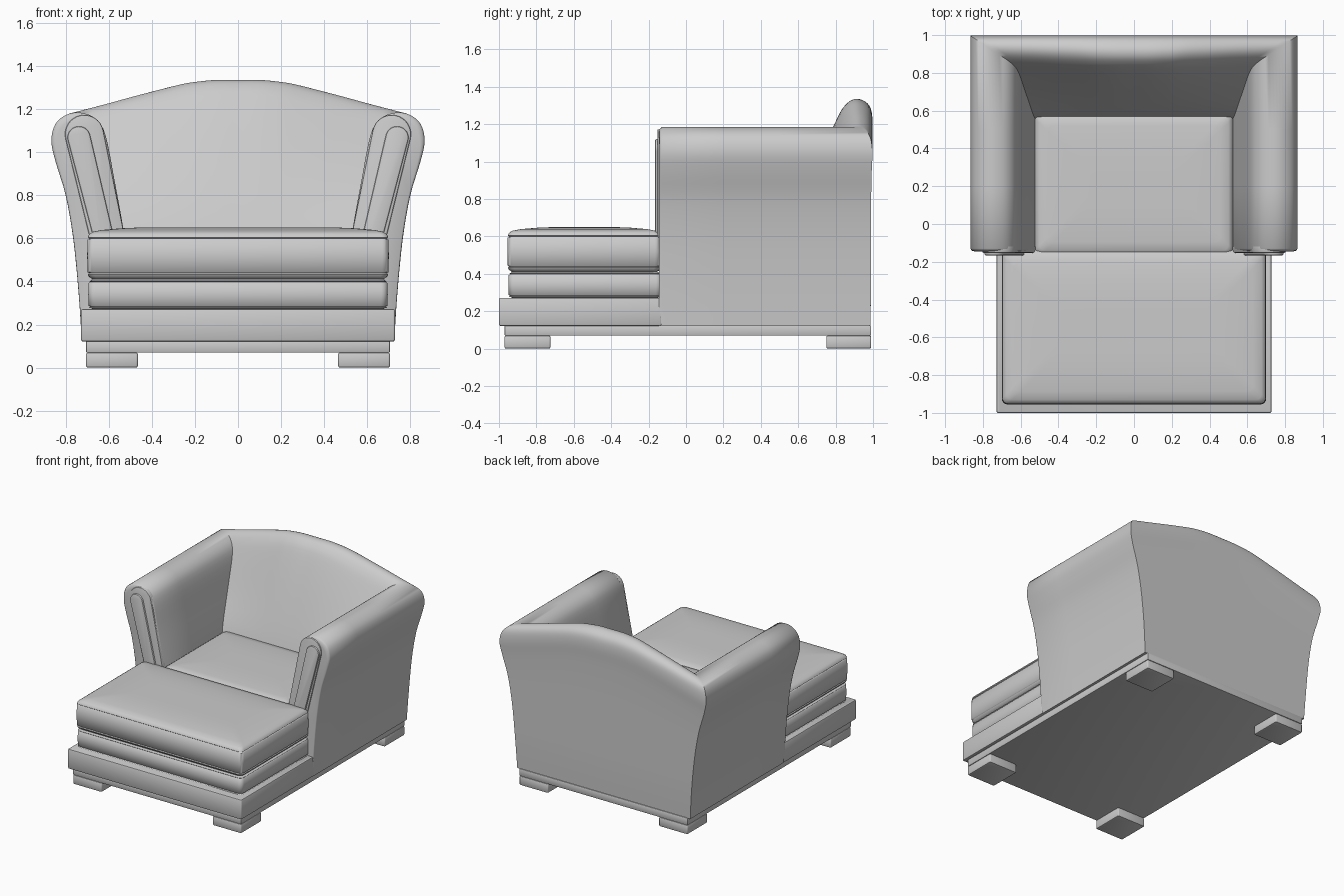
import bpy, bmesh, math
from mathutils import Vector

if "Cube" in bpy.data.objects:
    bpy.data.objects.remove(bpy.data.objects["Cube"])


def loft(name, rings, angle=40):
    """Skin closed rings of equal length and cap both ends."""
    bm = bmesh.new()
    vs = [[bm.verts.new(p) for p in r] for r in rings]
    n = len(rings[0])
    for a, b in zip(vs, vs[1:]):
        for i in range(n):
            j = (i + 1) % n
            bm.faces.new((a[i], a[j], b[j], b[i]))
    bm.faces.new(vs[0][::-1])
    bm.faces.new(vs[-1])
    bmesh.ops.recalc_face_normals(bm, faces=bm.faces)
    me = bpy.data.meshes.new(name)
    bm.to_mesh(me)
    bm.free()
    ob = bpy.data.objects.new(name, me)
    bpy.context.collection.objects.link(ob)
    smooth(ob, angle)
    return ob


def smooth(ob, angle=40):
    bpy.ops.object.select_all(action='DESELECT')
    ob.select_set(True)
    bpy.context.view_layer.objects.active = ob
    bpy.ops.object.shade_smooth_by_angle(angle=math.radians(angle))


def rounded_rect(x0, x1, y0, y1, z, inset, r=0.03, n=4):
    """Rounded rectangle outline, shrunk by inset."""
    x0, x1, y0, y1 = x0 + inset, x1 - inset, y0 + inset, y1 - inset
    pts = []
    for k, (cx, cy) in enumerate([(x1 - r, y1 - r), (x0 + r, y1 - r),
                                  (x0 + r, y0 + r), (x1 - r, y0 + r)]):
        for i in range(n + 1):
            a = math.pi / 2 * (k + i / n)
            pts.append((cx + r * math.cos(a), cy + r * math.sin(a), z))
    return pts


def block(name, x0, x1, y0, y1, z0, z1, b=0.008):
    """Box with softened edges."""
    prof = [(b, z0), (b * .3, z0 + b * .3), (0, z0 + b),
            (0, z1 - b), (b * .3, z1 - b * .3), (b, z1)]
    return loft(name, [rounded_rect(x0, x1, y0, y1, z, i, b, 3) for i, z in prof])


def cushion(name, x0, x1, y0, y1, z0, z1, puff, seam):
    """Pillow with a stitched groove near the lower and upper rims."""
    prof = [(.10, z0), (.025, z0), (.008, z0 + .012), (.003, z0 + seam - .005),
            (.009, z0 + seam), (.002, z0 + seam + .005), (0, (z0 + z1) / 2),
            (.002, z1 - seam - .005), (.009, z1 - seam), (.003, z1 - seam + .005),
            (.008, z1 - .010), (.025, z1 + .002), (.07, z1 + puff * .5),
            (.16, z1 + puff * .85), (.24, z1 + puff), (.32, z1 + puff)]
    return loft(name, [rounded_rect(x0, x1, y0, y1, z, i) for i, z in prof], 60)


def catmull(pts, n):
    """Smooth open curve through the given vectors."""
    P = [Vector(p) for p in pts]
    P = [P[0]] + P + [P[-1]]
    out = []
    for a, b, c, d in zip(P, P[1:], P[2:], P[3:]):
        for i in range(n):
            t = i / n
            out.append(.5 * (2 * b + (c - a) * t + (2 * a - 5 * b + 4 * c - d) * t * t
                             + (3 * b - a - 3 * c + d) * t ** 3))
    return out + [P[-1]]


# Feet, plinth and front base rail
for s, side in ((-1, "left"), (1, "right")):
    xa, xb = sorted((s * .465, s * .705))
    block("front_foot_" + side, xa, xb, -.97, -.725, 0, .07)
    block("back_foot_" + side, xa, xb, .75, .99, 0, .07)
block("plinth", -.705, .705, -.97, .99, .07, .125, .004)
block("front_base", -.728, .728, -1.0, -.13, .122, .272)

# Lower cushion and T-shaped seat cushion
cushion("lower_cushion", -.695, .695, -.95, -.13, .268, .412, 0, .014)
cushion("seat_front", -.70, .70, -.955, -.135, .41, .628, .022, .028)
cushion("seat_rear", -.525, .525, -.165, .59, .41, .626, .015, .028)

# Arms and back: one section (arm x, arm z, back y, back centre z) swept with mitred corners
section = catmull([
    (.725, .122, .985, .122), (.74, .35, .99, .35), (.765, .60, .99, .65),
    (.80, .80, .99, .90), (.845, .95, .993, 1.10), (.866, 1.05, .997, 1.22),
    (.848, 1.13, .985, 1.29), (.795, 1.174, .95, 1.325), (.73, 1.183, .905, 1.334),
    (.66, 1.155, .86, 1.31), (.615, 1.08, .81, 1.235), (.575, .88, .70, .98),
    (.53, .63, .57, .63), (.50, .40, .52, .40), (.50, .122, .52, .122)], 4)


def arm_ring(y, k):
    return [(.69 + (x - .69) * k, y, .122 + (z - .122) * (1 - (1 - k) * .25))
            for x, z, _, _ in section]


half = [arm_ring(-.145, .88), arm_ring(-.141, .96), arm_ring(-.13, 1),
        arm_ring(.2, 1), arm_ring(.5, 1)]
crest = [(1, 0), (.8, .27), (.65, .48), (.5, .68), (.35, .87), (.25, .95), (.14, 1), (0, 1)]
for t, f in catmull([(t, f) for t, f in crest], 3):
    half.append([(x * t, y, z + (zc - z) * f) for x, z, y, zc in section])
mirrored = [[(-x, y, z) for x, y, z in r] for r in half[-2::-1]]
loft("arms_and_back", half + mirrored, 50)


def arm_facing(name, s, bottom, top, rb, rt, y0, y1):
    """Tapered upright panel with a round top, on one arm front."""
    def ring(inset, y):
        pts = []
        for i in range(17):
            a = math.pi * i / 16 - .22
            pts.append((s * (top[0] + (rt - inset) * math.cos(a)), y,
                        top[1] + (rt - inset) * math.sin(a)))
        for d in (-1, 1):
            pts.append((s * (bottom[0] + d * (rb - inset)), y, bottom[1]))
        return pts
    e = .007
    loft(name, [ring(0, y0), ring(0, y1 + e), ring(e * .3, y1 + e * .3), ring(e, y1)])


# Arm front facings: a wide band and a raised inner panel
for s, side in ((-1, "left"), (1, "right")):
    arm_facing("arm_band_" + side, s, (.565, .42), (.713, 1.083), .078, .09, -.12, -.153)
    arm_facing("arm_panel_" + side, s, (.578, .42), (.738, 1.067), .045, .053, -.14, -.166)
